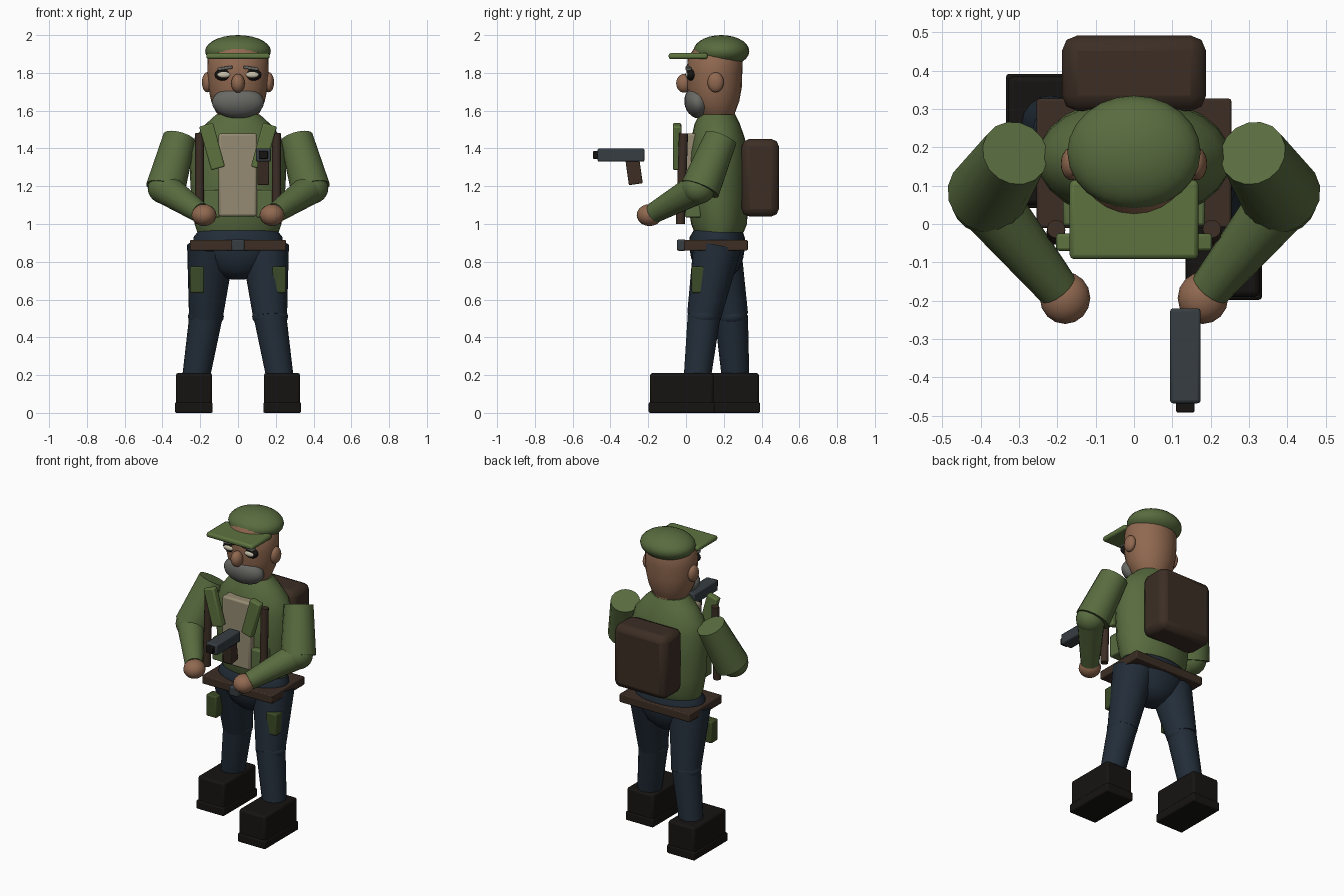
import bpy, bmesh, math
from mathutils import Vector

if "Cube" in bpy.data.objects:
    bpy.data.objects.remove(bpy.data.objects["Cube"])


def colour(name, r, g, b):
    m = bpy.data.materials.new(name)
    m.diffuse_color = (r, g, b, 1)
    m.use_nodes = True
    m.node_tree.nodes["Principled BSDF"].inputs["Base Color"].default_value = m.diffuse_color
    return m


GREEN = colour("green", .10, .15, .05)
LIGHT_GREEN = colour("light_green", .11, .17, .05)
DARK_GREEN = colour("dark_green", .045, .07, .02)
SKIN = colour("skin", .28, .14, .08)
BROWN = colour("brown", .045, .027, .018)
NAVY = colour("navy", .016, .026, .04)
BLACK = colour("black", .008, .007, .006)
TAN = colour("tan", .30, .26, .17)
GREY = colour("grey", .14, .14, .13)
STEEL = colour("steel", .038, .047, .055)
CREAM = colour("cream", .6, .55, .42)


def finish(ob, name, mat, angle=40):
    ob.name = name
    ob.data.materials.append(mat)
    bpy.ops.object.select_all(action='DESELECT')
    ob.select_set(True)
    bpy.context.view_layer.objects.active = ob
    bpy.ops.object.shade_smooth_by_angle(angle=math.radians(angle))
    return ob


def box(name, x, y, z, mat, bevel=.008, rot=(0, 0, 0)):
    """Bevelled box from (min, max) pairs, turned about its centre."""
    bpy.ops.mesh.primitive_cube_add(
        size=1, location=[(a + b) / 2 for a, b in (x, y, z)], rotation=rot)
    ob = bpy.context.object
    ob.scale = [b - a for a, b in (x, y, z)]
    bpy.ops.object.transform_apply(location=False, rotation=False, scale=True)
    mod = ob.modifiers.new("bevel", 'BEVEL')
    mod.width, mod.segments = bevel, 2
    return finish(ob, name, mat, 30)


def ball(name, loc, rad, mat, rot=(0, 0, 0), seg=20):
    bpy.ops.mesh.primitive_uv_sphere_add(
        segments=seg, ring_count=seg // 2 + 2, radius=1, location=loc, rotation=rot)
    ob = bpy.context.object
    ob.scale = rad
    return finish(ob, name, mat)


def limb(name, a, b, r1, r2, mat, seg=16):
    """Tapered cylinder between two points."""
    a, b = Vector(a), Vector(b)
    d = b - a
    bpy.ops.mesh.primitive_cone_add(
        vertices=seg, radius1=r1, radius2=r2, depth=d.length, location=(a + b) / 2)
    ob = bpy.context.object
    ob.rotation_euler = d.to_track_quat('Z', 'Y').to_euler()
    return finish(ob, name, mat)


def loft(name, rings, mat, seg=24):
    """Stacked ellipses: (z, centre y, half width, half depth)."""
    bm = bmesh.new()
    loops = []
    for z, cy, rx, ry in rings:
        loops.append([bm.verts.new((rx * math.cos(t), cy + ry * math.sin(t), z))
                      for t in (2 * math.pi * i / seg for i in range(seg))])
    for lo, hi in zip(loops, loops[1:]):
        for i in range(seg):
            j = (i + 1) % seg
            bm.faces.new((lo[i], lo[j], hi[j], hi[i]))
    bm.faces.new(loops[0][::-1])
    bm.faces.new(loops[-1])
    me = bpy.data.meshes.new(name)
    bm.to_mesh(me)
    bm.free()
    ob = bpy.data.objects.new(name, me)
    bpy.context.collection.objects.link(ob)
    return finish(ob, name, mat)


# Torso, hips, neck and head
loft("torso", [(.955, .175, .215, .13), (1.0, .175, .23, .148), (1.1, .17, .245, .158),
               (1.25, .17, .254, .162), (1.38, .17, .252, .155), (1.46, .17, .228, .14),
               (1.53, .165, .17, .12), (1.58, .165, .115, .095)], GREEN)
loft("hips", [(.705, .165, .03, .03), (.72, .165, .085, .075), (.76, .165, .15, .115),
              (.82, .165, .2, .138), (.88, .165, .235, .148), (.93, .165, .236, .146),
              (.975, .17, .2, .125)], NAVY)
limb("neck", (0, .165, 1.52), (0, .16, 1.62), .1, .095, SKIN)
loft("head", [(1.555, .165, .085, .075), (1.59, .155, .115, .105), (1.65, .15, .142, .132),
              (1.72, .15, .157, .145), (1.8, .15, .163, .148), (1.88, .155, .16, .145),
              (1.94, .16, .12, .11)], SKIN)

# Cap
ball("cap", (0, .187, 1.915), (.174, .148, .085), GREEN, seg=24)
box("cap_brim", (-.168, .168), (-.092, .115), (1.873, 1.905), LIGHT_GREEN, .012)

# Face
ball("nose", (0, -.01, 1.745), (.036, .042, .05), SKIN)
ball("beard", (0, .062, 1.643), (.138, .07, .085), GREY, rot=(.25, 0, 0))
for s in (-1, 1):
    ball("ear", (s * .163, .157, 1.75), (.028, .043, .053), SKIN)
    ball("eye_rim", (s * .077, .028, 1.79), (.047, .026, .032), BLACK)
    ball("eye", (s * .075, .008, 1.79), (.034, .012, .016), CREAM)
    box("eyebrow", (s * .068 - .04, s * .068 + .04), (-.002, .03), (1.817, 1.833),
        GREY, .005, rot=(0, s * .15, 0))

# Vest panel, flaps, straps and pockets
box("vest_panel", (-.103, .1), (-.02, .08), (1.04, 1.48), TAN, .012)
for s in (-1, 1):
    box("vest_flap", (s * .137 - .038, s * .137 + .038), (-.07, -.025), (1.29, 1.53),
        LIGHT_GREEN, .008, rot=(0, s * .27, 0))
    limb("harness_strap", (s * .205, -.03, 1.0), (s * .203, -.013, 1.48), .024, .024, BROWN, 12)
    box("vest_pocket", (s * .14 - .045, s * .14 + .045), (-.005, .08), (1.035, 1.18), GREEN)

# Backpack and belt
box("backpack", (-.188, .188), (.295, .492), (1.04, 1.45), BROWN, .04)
box("belt", (-.254, .254), (-.01, .327), (.86, .915), BROWN, .006)
box("belt_buckle", (-.034, .034), (-.048, 0), (.858, .918), STEEL)

# Arms
for s in (-1, 1):
    elbow = (s * .388, .065, 1.19)
    limb("upper_arm", (s * .31, .185, 1.455), (s * .384, .075, 1.185), .088, .106, GREEN)
    ball("elbow", elbow, (.09, .09, .085), GREEN)
    limb("forearm", elbow, (s * .2, -.168, 1.06), .084, .055, GREEN)
    ball("hand", (s * .18, -.193, 1.047), (.066, .068, .058), SKIN, seg=16)

# Striding legs and boots: side, knee y, ankle y, boot heel y
for s, knee_y, ankle_y, heel in ((-1, .24, .262, .392), (1, .095, .06, .152)):
    knee = (s * .17, knee_y, .51)
    limb("thigh", (s * .143, .165, .88), knee, .127, .09, NAVY)
    ball("knee", knee, (.095, .085, .06), NAVY)
    limb("shin", knee, (s * .222, ankle_y, .19), .088, .073, NAVY)
    box("boot", (s * .233 - .096, s * .233 + .096), (heel - .342, heel - .006),
        (.03, .212), BLACK, .014)
    box("boot_sole", (s * .234 - .1, s * .234 + .1), (heel - .35, heel), (0, .056), BLACK)
    box("thigh_pocket", (s * .217 - .037, s * .217 + .037), (.03, .1), (.635, .775), DARK_GREEN)

# Pistol
box("pistol_body", (.094, .174), (-.468, -.22), (1.33, 1.4), STEEL)
box("pistol_muzzle", (.11, .158), (-.492, -.46), (1.345, 1.386), BLACK, .004)
box("pistol_grip", (.103, .165), (-.312, -.238), (1.21, 1.345), BROWN, .006, rot=(.14, 0, 0))
